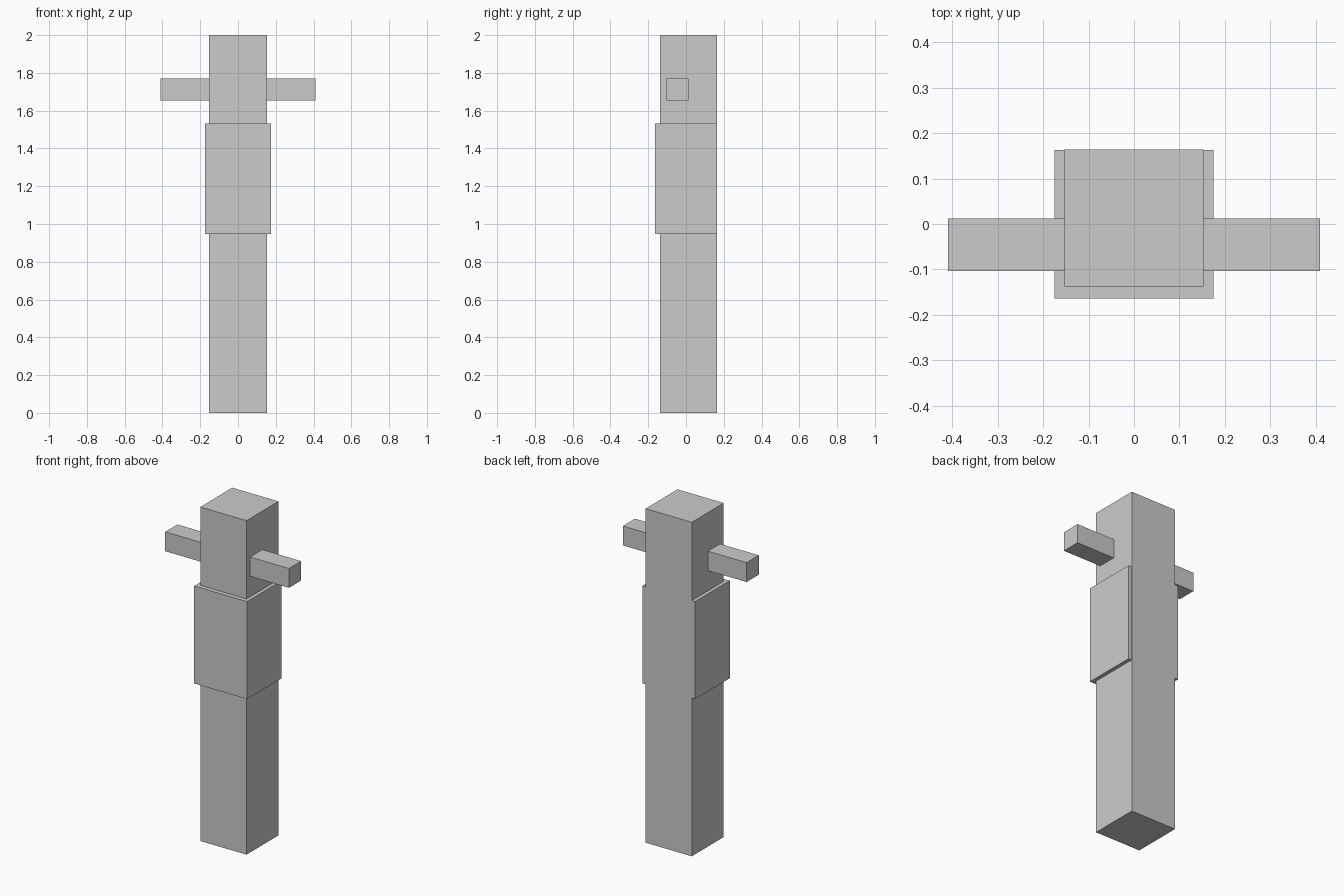
import bpy

if "Cube" in bpy.data.objects:
    bpy.data.objects.remove(bpy.data.objects["Cube"])


def box(name, lo, hi):
    """Axis-aligned box spanning corner lo to corner hi."""
    centre = [(a + b) / 2 for a, b in zip(lo, hi)]
    bpy.ops.mesh.primitive_cube_add(size=1, location=centre)
    ob = bpy.context.object
    ob.name = name
    ob.scale = [b - a for a, b in zip(lo, hi)]
    bpy.ops.object.transform_apply(location=True, rotation=False, scale=True)
    return ob


# Full-height square post, set flush to the back
box("post", (-0.153, -0.138, 0), (0.153, 0.164, 2))

# Thicker sleeve around the front and sides; its back sits just inside the post's
box("sleeve", (-0.175, -0.164, 0.947), (0.175, 0.163, 1.531))

# Side pegs near the top, mirrored across x
peg = box("side_pegs", (0.153, -0.103, 1.653), (0.41, 0.012, 1.769))
mirror = peg.modifiers.new("Mirror", 'MIRROR')
mirror.use_axis[0] = True
